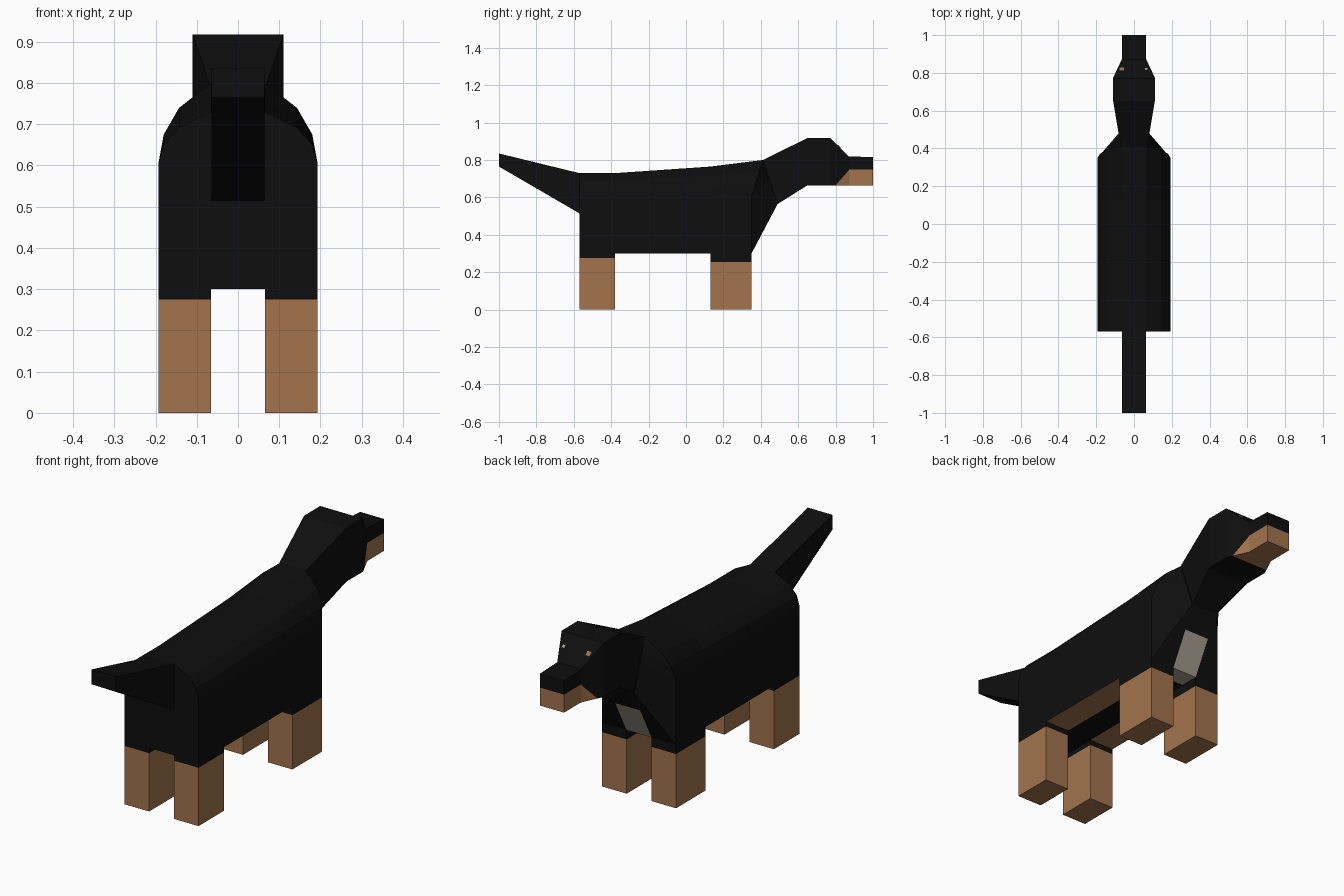
import bpy, bmesh
from mathutils import Vector

if "Cube" in bpy.data.objects:
    bpy.data.objects.remove(bpy.data.objects["Cube"])


def material(name, colour):
    m = bpy.data.materials.new(name)
    m.diffuse_color = (*colour, 1)
    m.use_nodes = True
    m.node_tree.nodes["Principled BSDF"].inputs["Base Color"].default_value = m.diffuse_color
    return m


MATS = [material("black_coat", (0.0045, 0.0045, 0.0045)),
        material("tan_fur", (0.36, 0.172, 0.073)),
        material("pale_chest", (0.40, 0.35, 0.30))]
BLACK, TAN, PALE = 0, 1, 2


def loft(bm, rings, cap_start=False, cap_end=False):
    """Skin a row of closed rings with quads."""
    rows = [[bm.verts.new(p) for p in r] for r in rings]
    n = len(rows[0])
    for a, b in zip(rows, rows[1:]):
        for i in range(n):
            j = (i + 1) % n
            bm.faces.new((a[i], a[j], b[j], b[i]))
    if cap_start:
        bm.faces.new(rows[0][::-1])
    if cap_end:
        bm.faces.new(rows[-1])
    bmesh.ops.recalc_face_normals(bm, faces=bm.faces[:])


def cut(bm, point, normal, where=lambda c: True):
    """Split the chosen faces along a plane."""
    faces = [f for f in bm.faces if where(f.calc_center_median())]
    geom = set(faces)
    for f in faces:
        geom.update(f.edges)
        geom.update(f.verts)
    bmesh.ops.bisect_plane(bm, geom=list(geom), plane_co=point, plane_no=normal, dist=1e-5)


def finish(bm, name, rule):
    """Colour the faces by rule and make the object."""
    bm.normal_update()
    for f in bm.faces:
        f.material_index = rule(f.calc_center_median(), f.normal)
    me = bpy.data.meshes.new(name)
    bm.to_mesh(me)
    bm.free()
    for m in MATS:
        me.materials.append(m)
    ob = bpy.data.objects.new(name, me)
    bpy.context.collection.objects.link(ob)
    return ob


def mirrored(half):
    return half + [(-x, y, z) for x, y, z in reversed(half)]


def box_ring(y_bot, y_top, z_bot, z_top, hw):
    return mirrored([(hw, y_bot, z_bot), (hw, y_top, z_top)])


def torso_ring(y, top, lean=0.0):
    """Flat belly, straight flanks, rounded back; the top may lean forward."""
    prof = [(0.065, 0.30), (0.193, 0.30), (0.193, 0.605),
            (0.18, 0.605 + 0.36 * (top - 0.605)),
            (0.143, 0.605 + 0.69 * (top - 0.605)), (0.065, top)]
    return mirrored([(x, y + lean * max(0, (z - 0.605) / (top - 0.605)), z) for x, z in prof])


# Torso with chest tapering to the neck
neck_half = [(x, 0.49 - 0.08 * f, 0.565 + 0.235 * f) for x, f in
             ((0.065, 0), (0.072, 0), (0.074, 0.55), (0.073, 0.75), (0.07, 0.9), (0.065, 1))]
bm = bmesh.new()
loft(bm, [torso_ring(-0.57, 0.73), torso_ring(-0.38, 0.73), torso_ring(0.13, 0.765),
          torso_ring(0.35, 0.80, 0.06), mirrored(neck_half)], cap_start=True)
cut(bm, (0, 0, 0.46), (0, 0, 1), lambda c: abs(c.x) < 0.01 and c.y > 0.36 and c.z < 0.5)
cut(bm, (0, 0.26, 0), (0, 1, 0), lambda c: abs(c.x) < 0.01 and c.z < 0.31 and c.y > 0.15)


def torso_rule(c, n):
    if abs(c.x) < 0.01 and c.y > 0.27 and c.z < 0.46 and n.z < 0:
        return PALE
    if n.z < -0.9 and abs(c.x) > 0.07:
        return TAN
    return BLACK


finish(bm, "torso", torso_rule)

# Neck and head with muzzle
bm = bmesh.new()
loft(bm, [box_ring(0.49, 0.41, 0.565, 0.80, 0.07),
          box_ring(0.65, 0.65, 0.665, 0.918, 0.11),
          box_ring(0.775, 0.77, 0.665, 0.918, 0.11),
          box_ring(0.875, 0.87, 0.665, 0.82, 0.063),
          box_ring(1.0, 1.0, 0.665, 0.815, 0.063)], cap_end=True)
cheek_p, cheek_n = Vector((0, 0.80, 0.665)), Vector((0, 0.085, -0.075))
cut(bm, (0, 0, 0.75), (0, 0, 1), lambda c: c.y > 0.88)
cut(bm, cheek_p, cheek_n, lambda c: 0.78 < c.y < 0.87)


def head_rule(c, n):
    if c.y > 0.88:
        return TAN if c.z < 0.75 else BLACK
    return TAN if c.y > 0.79 and (c - cheek_p).dot(cheek_n) > 0 else BLACK


finish(bm, "head", head_rule)

# Tail
bm = bmesh.new()
loft(bm, [box_ring(-0.57, -0.57, 0.515, 0.73, 0.064),
          box_ring(-1.0, -1.0, 0.765, 0.835, 0.064)], cap_end=True)
finish(bm, "tail", lambda c, n: BLACK)

# Legs, tan up to just below the belly
for side, sx in (("left", -1), ("right", 1)):
    for name, y0, y1, tan_top in (("back", -0.57, -0.38, 0.275), ("front", 0.13, 0.35, 0.256)):
        bm = bmesh.new()
        ring = [(0.065, y0), (0.193, y0), (0.193, y1), (0.065, y1)]
        loft(bm, [[(sx * x, y, z) for x, y in ring] for z in (0, tan_top, 0.30)], cap_start=True)
        finish(bm, f"{name}_leg_{side}", lambda c, n: TAN if c.z < tan_top else BLACK)

# Eyes: tiny plates on the sloping brow
for side, sx, size, colour in (("left", -1, 0.011, TAN), ("right", 1, 0.007, PALE)):
    bm = bmesh.new()
    rings = []
    for lift in (0.0, 0.003):
        rings.append([(sx * 0.065 + a * size, 0.817 + b * size * 0.7 + lift,
                       0.872 - b * size * 0.7 + lift)
                      for a, b in ((-1, -1), (1, -1), (1, 1), (-1, 1))])
    loft(bm, rings, cap_end=True)
    finish(bm, f"eye_{side}", lambda c, n: colour)
